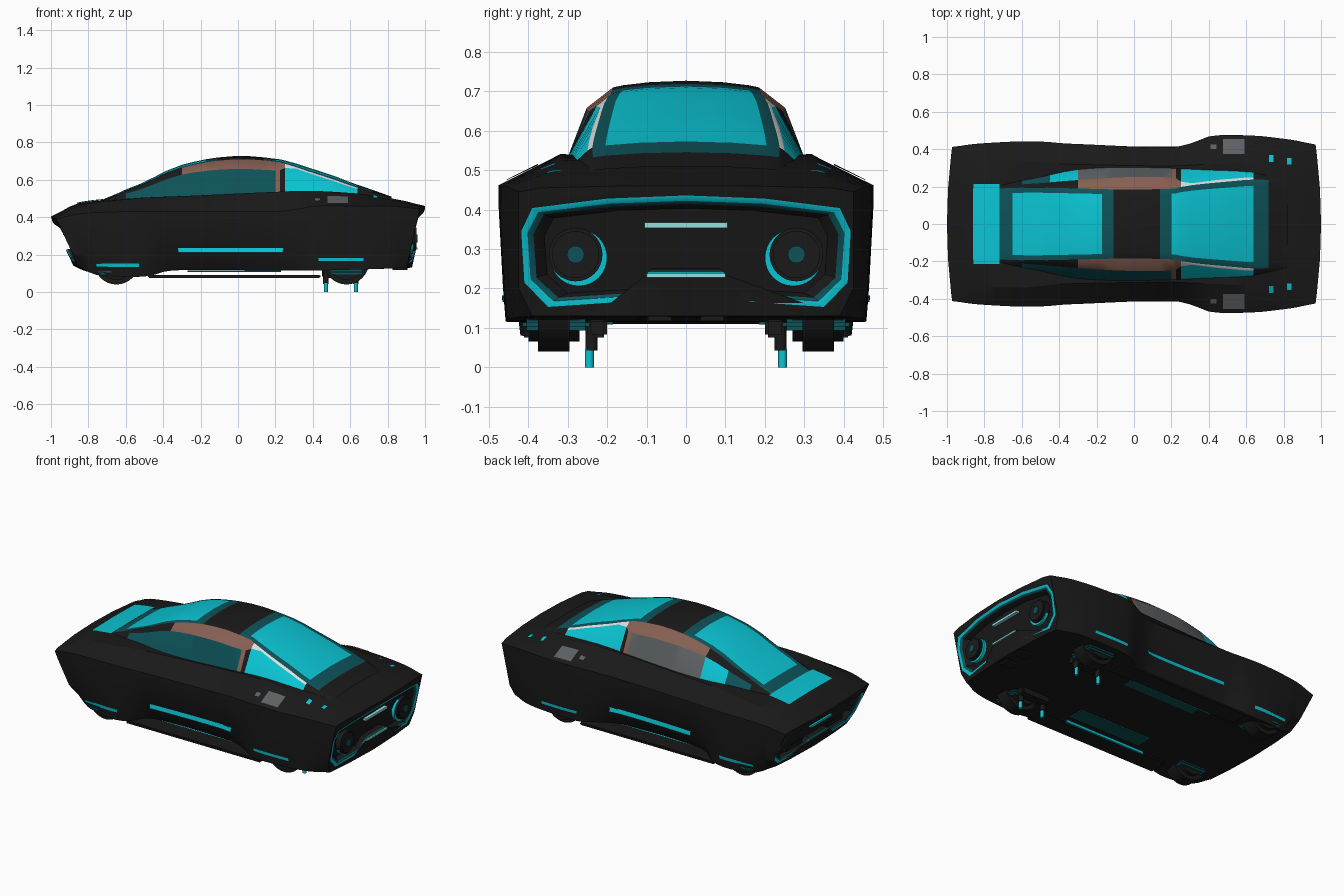
import bpy, bmesh, math
from mathutils import Matrix, Vector

if "Cube" in bpy.data.objects:
    bpy.data.objects.remove(bpy.data.objects["Cube"])

def mat(name, c):
    m = bpy.data.materials.new(name)
    m.diffuse_color = (*c, 1)
    m.use_nodes = True
    m.node_tree.nodes["Principled BSDF"].inputs["Base Color"].default_value = m.diffuse_color
    return m

BLACK, CYAN, TEAL, BROWN, GREY, WHITE, PALE = range(7)
MATS = [mat("body_black", (.010, .010, .010)), mat("bright_cyan", (.003, .56, .66)),
        mat("dark_teal", (.004, .085, .1)), mat("roof_rail_brown", (.24, .115, .085)),
        mat("panel_grey", (.11, .12, .125)), mat("trim_white", (.72, .75, .75)),
        mat("pale_cyan", (.3, .75, .75))]

def finish(bm, name, angle=30, m=None):
    me = bpy.data.meshes.new(name)
    bm.to_mesh(me)
    bm.free()
    for k in MATS:
        me.materials.append(k)
    ob = bpy.data.objects.new(name, me)
    bpy.context.collection.objects.link(ob)
    if m is not None:
        for p in me.polygons:
            p.material_index = m
    bpy.ops.object.select_all(action='DESELECT')
    ob.select_set(True)
    bpy.context.view_layer.objects.active = ob
    bpy.ops.object.shade_smooth_by_angle(angle=math.radians(angle))
    return ob

def box(name, c, size, m, bevel=0):
    bm = bmesh.new()
    bmesh.ops.create_cube(bm, size=1, matrix=Matrix.Translation(c) @ Matrix.Diagonal((*size, 1)))
    if bevel:
        bmesh.ops.bevel(bm, geom=bm.edges[:], offset=bevel, segments=2, affect='EDGES')
    return finish(bm, name, 30, m)

def cyl(name, c, r, depth, axis, m, r2=None, bevel=0):
    rot = {'x': Matrix.Rotation(math.pi / 2, 4, 'Y'), 'y': Matrix.Rotation(math.pi / 2, 4, 'X'),
           'z': Matrix.Identity(4)}[axis]
    bm = bmesh.new()
    bmesh.ops.create_cone(bm, cap_ends=True, segments=32, radius1=r, radius2=r2 or r,
                          depth=depth, matrix=Matrix.Translation(c) @ rot)
    if bevel:
        rim = [e for f in bm.faces if len(f.verts) > 4 for e in f.edges]
        bmesh.ops.bevel(bm, geom=rim, offset=bevel, segments=2, affect='EDGES')
    return finish(bm, name, 30, m)

def sample(keys, x):
    """Smooth interpolation of a key table along x."""
    n = len(keys)
    i = 0
    while i < n - 2 and x > keys[i + 1][0]:
        i += 1
    a, b = keys[i], keys[i + 1]
    p, q = keys[max(i - 1, 0)], keys[min(i + 2, n - 1)]
    h = b[0] - a[0]
    t = min(max((x - a[0]) / h, 0), 1)
    out = []
    for k in range(1, len(a)):
        ma = (b[k] - p[k]) / (b[0] - p[0]) * h * .8
        mb = (q[k] - a[k]) / (q[0] - a[0]) * h * .8
        out.append((2*t**3 - 3*t*t + 1)*a[k] + (t**3 - 2*t*t + t)*ma
                   + (3*t*t - 2*t**3)*b[k] + (t**3 - t*t)*mb)
    return out

# --- hull: x, shoulder y/z, deck y/z, deck centre z, low side y, bottom y/z
HULL = [(-1.0, .412, .392, .37, .398, .403, .40, .35, .14),
        (-.85, .43, .42, .34, .465, .475, .425, .39, .092),
        (-.6, .442, .43, .34, .495, .5, .435, .42, .08),
        (-.48, .44, .43, .33, .505, .505, .43, .41, .085),
        (-.36, .43, .43, .32, .51, .51, .40, .35, .115),
        (.2, .41, .43, .31, .535, .53, .39, .34, .115),
        (.3, .43, .44, .315, .54, .53, .42, .38, .115),
        (.42, .472, .46, .32, .54, .53, .46, .45, .115),
        (.65, .472, .46, .33, .525, .525, .462, .455, .12),
        (.85, .452, .458, .34, .49, .495, .448, .44, .125),
        (1.0, .425, .445, .37, .455, .46, .425, .39, .13)]

def section(x):
    ws, zs, wd, zd, zc, wl, wb, zb = sample(HULL, x)
    return [(0, max(zb, .11)), (wb * .6, max(zb, .11)), (wb, zb), (wl, .2), (ws, zs - .045),
            (ws, zs), (wd, zd), (wd * .5, (zd + zc) / 2 + .002), (0, zc)]

def shear(x, y, z, zb, zs):
    t = min(max((z - zb) / (zs - zb), 0), 1)
    f = max(0, (abs(x) - .6) / .4)
    s = 1 if x > 0 else -1
    return x - s * f * ((.07 if s > 0 else .12) * (1 - t) + .026 * (y / .4) ** 2)

def side_y(x, z):
    p = section(x)
    for a, b in zip(p[2:5], p[3:6]):
        if a[1] <= z <= b[1]:
            return a[0] + (b[0] - a[0]) * (z - a[1]) / (b[1] - a[1])
    return p[2][0]

def top_z(x, y):
    p = section(x)
    for a, b in zip(p[5:8], p[6:9]):
        if b[0] <= abs(y) <= a[0]:
            return b[1] + (a[1] - b[1]) * (abs(y) - b[0]) / (a[0] - b[0])
    return p[5][1]

def mirror_ring(half):
    return half + [(-y, z) for y, z in half[-2:0:-1]]

# glowing rim outline of the tail, notched at the bottom; reused on the nose
RIM = [(0, .235), (.1, .235), (.15, .167), (.35, .153), (.41, .215), (.418, .345),
       (.39, .404), (.2, .428), (0, .436)]

bm = bmesh.new()
def skin(a, b, m=BLACK):
    for j in range(len(a)):
        k = (j + 1) % len(a)
        bm.faces.new((a[j], a[k], b[k], b[j])).material_index = m

rings = []
for i in range(41):
    x = -1 + i * .05
    half = section(x)
    zb, zs = half[2][1], half[5][1]
    rings.append([bm.verts.new((shear(x, y, z, zb, zs), y, z)) for y, z in mirror_ring(half)])
for a, b in zip(rings, rings[1:]):
    skin(a, b)
# recessed nose and tail panels
for x, ring in ((-1, rings[0]), (1, rings[-1])):
    half = section(x)
    zb, zs = half[2][1], half[5][1]
    last = ring
    for sy, sz, deep, m in ((1, 1, 0, BLACK), (.962, .9, .004, CYAN), (.925, .84, .012, TEAL),
                            (.86, .76, .045, BLACK)):
        loop = []
        for y, z in mirror_ring(RIM):
            y, z = y * sy, .3 + (z - .3) * sz
            if x < 0:
                y, z = y * .975, .16 + (z - .153) * .75
            loop.append(bm.verts.new((shear(x, y, z, zb, zs) - x * deep, y, z)))
        skin(last, loop, m)
        last = loop
    bm.faces.new(last)
bmesh.ops.recalc_face_normals(bm, faces=bm.faces[:])
finish(bm, "body_hull", 25)

# --- cabin: x, roof edge y/z, crown z, rail y/z, base y/z
CABIN = [(-.72, .19, .49, .496, .205, .487, .22, .475),
         (-.55, .195, .56, .568, .215, .54, .25, .49),
         (-.3, .19, .665, .68, .235, .628, .295, .505),
         (-.1, .185, .703, .72, .248, .654, .305, .515),
         (.05, .185, .71, .727, .252, .658, .305, .52),
         (.22, .19, .695, .71, .246, .65, .3, .53),
         (.27, .203, .68, .698, .217, .668, .298, .532),
         (.45, .222, .622, .642, .236, .612, .292, .53),
         (.65, .238, .555, .57, .25, .547, .28, .52),
         (.82, .23, .5, .51, .24, .495, .25, .48)]
cuts = [-.72, -.65, -.6, -.52, -.45, -.38, -.3, -.235, -.17, -.11, -.03, .05, .14, .2, .225,
        .25, .31, .38, .45, .52, .58, .64, .72, .82]

def glass(j, x, s):
    if j < 3:
        if x < -.11:
            return CYAN if j < 2 and -.65 < x < -.17 else TEAL
        if .14 < x < .72:
            return CYAN if j < 2 and .2 < x < .64 else TEAL
    elif j == 3:
        return BROWN if -.3 < x < .25 else WHITE if .25 < x < .64 else BLACK
    elif .25 < x < .64:
        return CYAN
    elif .2 < x < .25:
        return BROWN if x < .225 else BLACK
    elif -.6 < x < .2:
        return TEAL if s < 0 or x < -.45 else CYAN if x < -.3 else GREY
    return BLACK

bm = bmesh.new()
for s in (1, -1):
    rows = []
    for x in cuts:
        ty, tz, cz, my, mz, by, bz = sample(CABIN, x)
        pts = [(0, cz), (ty * .5, tz + (cz - tz) * .78), (ty * .86, tz + (cz - tz) * .33),
               (ty, tz), (my, mz), (by, bz)]
        rows.append([bm.verts.new((x, s * y, z)) for y, z in pts])
    for i in range(len(cuts) - 1):
        for j in range(5):
            f = bm.faces.new((rows[i][j], rows[i + 1][j], rows[i + 1][j + 1], rows[i][j + 1]))
            f.material_index = glass(j, (cuts[i] + cuts[i + 1]) / 2, s)
bmesh.ops.remove_doubles(bm, verts=bm.verts[:], dist=1e-4)
bmesh.ops.recalc_face_normals(bm, faces=bm.faces[:])
finish(bm, "cabin", 28)

# --- thin plates laid over the hull
def plate(name, fn, u0, u1, v0, v1, m, n=8):
    bm = bmesh.new()
    g = [[bm.verts.new(fn(u0 + (u1 - u0) * i / n, v0 + (v1 - v0) * j / n))
          for j in range(n + 1)] for i in range(n + 1)]
    for i in range(n):
        for j in range(n):
            bm.faces.new((g[i][j], g[i + 1][j], g[i + 1][j + 1], g[i][j + 1]))
    bmesh.ops.recalc_face_normals(bm, faces=bm.faces[:])
    ref = max(bm.faces, key=lambda f: f.calc_area())
    c = ref.calc_center_median()
    if ref.normal.dot(Vector((0, c.y, 1))) < 0:
        bmesh.ops.reverse_faces(bm, faces=bm.faces[:])
    return finish(bm, name, 30, m)

def on_top(x, y):
    return (x, y, top_z(x, y) + .005)

plate("hood_light", on_top, -.86, -.72, -.215, .215, CYAN)
for s in (1, -1):
    plate("filler_cap", on_top, .475, .59, s * .375, s * .455, GREY)
    plate("filler_latch", on_top, .41, .44, s * .4, s * .425, GREY, 2)
    for x, y in ((.735, .35), (.83, .335)):
        plate("deck_lamp", on_top, x - .012, x + .012, s * (y - .018), s * (y + .018), CYAN, 2)

    def on_side(x, z):
        return (x, s * (side_y(x, z) + .004), z)

    def lit(x, z):  # light strips lean slightly upward
        return (x, s * (side_y(x, z) + .004 + max(0, .24 - z) * .35 * (z > .2)), z)
    plate("sill_light", lit, -.32, .24, .21, .236, CYAN)
    plate("front_side_light", on_side, -.76, -.53, .133, .152, CYAN)
    plate("rear_side_light", on_side, .43, .67, .165, .182, CYAN)
    plate("door_handle", on_side, .08, .16, .43, .427, BLACK, 2)

    # runners, underside panels and hover wheels
    box("side_runner", (-.02, s * .355, .083), (.92, .12, .016), BLACK, .004)
    box("runner_glow", (-.03, s * .294, .082), (.56, .008, .016), CYAN)
    box("belly_panel", (-.02, s * .235, .112), (.5, .1, .008), TEAL)
    for x in (-.65, .58):
        cyl("hover_wheel", (x, s * .335, .16), .12, .13, 'y', BLACK, bevel=.025)
        box("wheel_well", (x, s * .33, .108), (.19, .17, .03), TEAL, .01)
    # landing legs at the rear
    box("leg_mount", (.55, s * .225, .1), (.2, .05, .05), BLACK, .008)
    for x in (.47, .63):
        cyl("leg_sleeve", (x, s * .24, .08), .015, .075, 'z', BLACK)
        cyl("leg_foot", (x, s * .245, .024), .011, .048, 'z', CYAN)
    # tail thrusters
    cyl("thruster_glow", (.925, s * .272, .278), .072, .02, 'x', CYAN)
    cyl("thruster", (.93, s * .28, .286), .068, .05, 'x', BLACK, bevel=.008)
    cyl("thruster_hub", (.953, s * .28, .286), .022, .014, 'x', TEAL)
    box("exhaust", (.865, s * .067, .138), (.1, .08, .042), BLACK, .01)
    # nose intakes
    box("nose_intake", (-.87, s * .2, .22), (.03, .16, .03), BLACK, .006)

# --- tail centre details
box("tail_centre_light", (.95, 0, .233), (.02, .2, .01), PALE)
box("tail_light_bar", (.945, 0, .36), (.02, .21, .014), PALE)
box("nose_light_bar", (-.925, 0, .31), (.02, .2, .012), CYAN)
